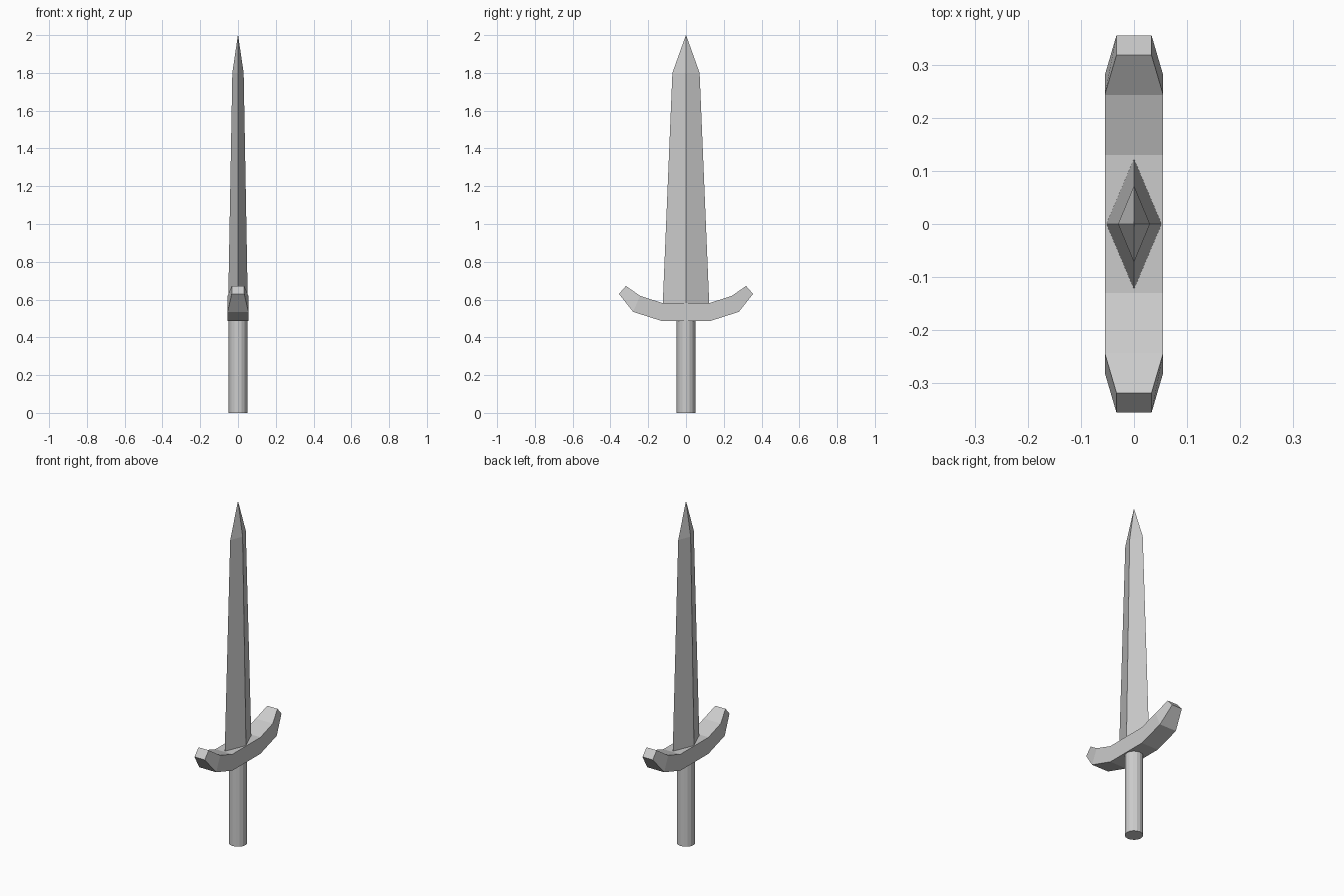
import bpy, bmesh

if "Cube" in bpy.data.objects:
    bpy.data.objects.remove(bpy.data.objects["Cube"])


def loft(name, rings):
    """Skin a list of equal-length point rings and cap both ends."""
    bm = bmesh.new()
    loops = [[bm.verts.new(p) for p in ring] for ring in rings]
    n = len(rings[0])
    for a, b in zip(loops, loops[1:]):
        for i in range(n):
            j = (i + 1) % n
            bm.faces.new((a[i], a[j], b[j], b[i]))
    bm.faces.new(loops[0])
    bm.faces.new(loops[-1])
    bmesh.ops.remove_doubles(bm, verts=bm.verts, dist=1e-5)
    bmesh.ops.recalc_face_normals(bm, faces=bm.faces)
    mesh = bpy.data.meshes.new(name)
    bm.to_mesh(mesh)
    bm.free()
    obj = bpy.data.objects.new(name, mesh)
    bpy.context.collection.objects.link(obj)
    return obj


# Blade: tapering diamond section running to a point
def diamond(hx, hy, z):
    return [(hx, 0, z), (0, hy, z), (-hx, 0, z), (0, -hy, z)]


loft("blade", [diamond(0.052, 0.123, 0.575),
               diamond(0.03, 0.072, 1.8),
               diamond(0.0005, 0.0005, 2.0)])

# Guard: rectangular sections (half width, bottom y/z, top y/z), mirrored in y
half = [(0.055, 0.13, 0.487, 0.13, 0.583),
        (0.055, 0.28, 0.535, 0.243, 0.62),
        (0.033, 0.355, 0.63, 0.318, 0.672)]


def section(s, side):
    hx, yb, zb, yt, zt = s
    return [(-hx, side * yb, zb), (hx, side * yb, zb),
            (hx, side * yt, zt), (-hx, side * yt, zt)]


loft("guard", [section(s, -1) for s in reversed(half)] + [section(s, 1) for s in half])

# Grip: plain faceted cylinder
bpy.ops.mesh.primitive_cylinder_add(vertices=16, radius=0.049, depth=0.5,
                                    location=(0, 0, 0.25))
bpy.context.object.name = "grip"
